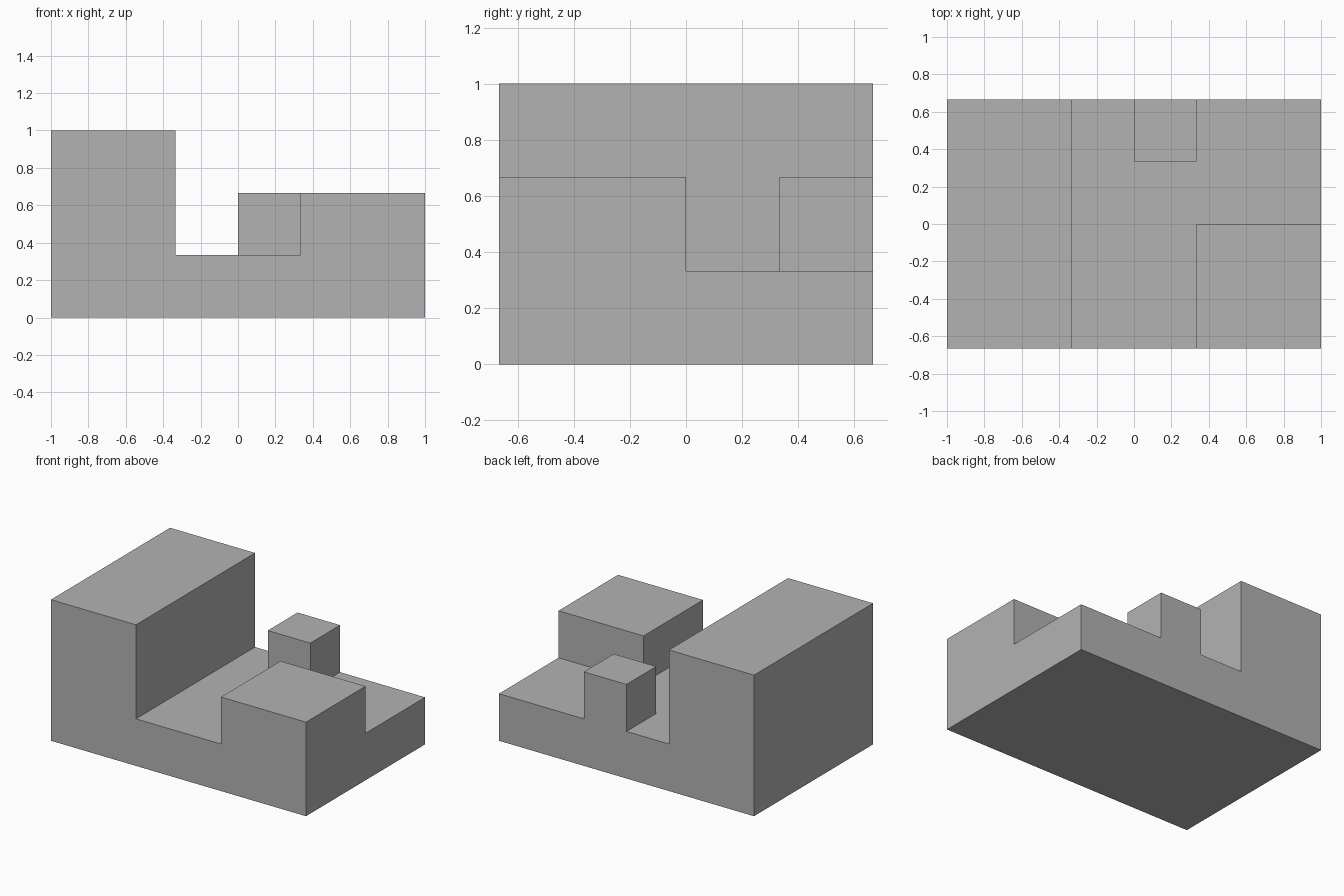
import bpy
import bmesh
from mathutils import Vector

cube = bpy.data.objects.get("Cube")
if cube:
    bpy.data.objects.remove(cube, do_unlink=True)

UNIT = 1 / 3  # every step is a whole number of these

# Plain grey
grey = bpy.data.materials.new("plain_grey")
grey.use_nodes = True
colour = (0.45, 0.45, 0.45, 1)
grey.diffuse_color = colour
grey.node_tree.nodes["Principled BSDF"].inputs["Base Color"].default_value = colour


def raise_faces(bm, faces, height):
    """Extrude a region of faces straight up."""
    result = bmesh.ops.extrude_face_region(bm, geom=faces)
    verts = [g for g in result["geom"] if isinstance(g, bmesh.types.BMVert)]
    bmesh.ops.translate(bm, verts=verts, vec=Vector((0, 0, height * UNIT)))


def raise_block(bm, x0, x1, y0, y1, height):
    """Raise the upper faces within a rectangle given in units."""
    faces = []
    for f in bm.faces:
        c = f.calc_center_median() / UNIT
        if x0 < c.x < x1 and y0 < c.y < y1 and abs(c.z - 1) < 0.01:
            faces.append(f)
    raise_faces(bm, faces, height)


bm = bmesh.new()
bmesh.ops.create_grid(bm, x_segments=6, y_segments=4, size=1)
bmesh.ops.scale(bm, verts=bm.verts, vec=(1, 2 * UNIT, 1))

# Base slab
raise_faces(bm, bm.faces[:], 1)
# Tall wall along the right side
raise_block(bm, -3, -1, -2, 2, 2)
# Low block at the front left corner
raise_block(bm, 1, 3, -2, 0, 1)
# Small post at the back
raise_block(bm, 0, 1, 1, 2, 1)

# Merge flat areas into single faces
bmesh.ops.recalc_face_normals(bm, faces=bm.faces)
bmesh.ops.dissolve_limit(bm, angle_limit=0.01, verts=bm.verts, edges=bm.edges)

mesh = bpy.data.meshes.new("stepped_block")
bm.to_mesh(mesh)
bm.free()
mesh.materials.append(grey)
bpy.context.collection.objects.link(bpy.data.objects.new("stepped_block", mesh))
